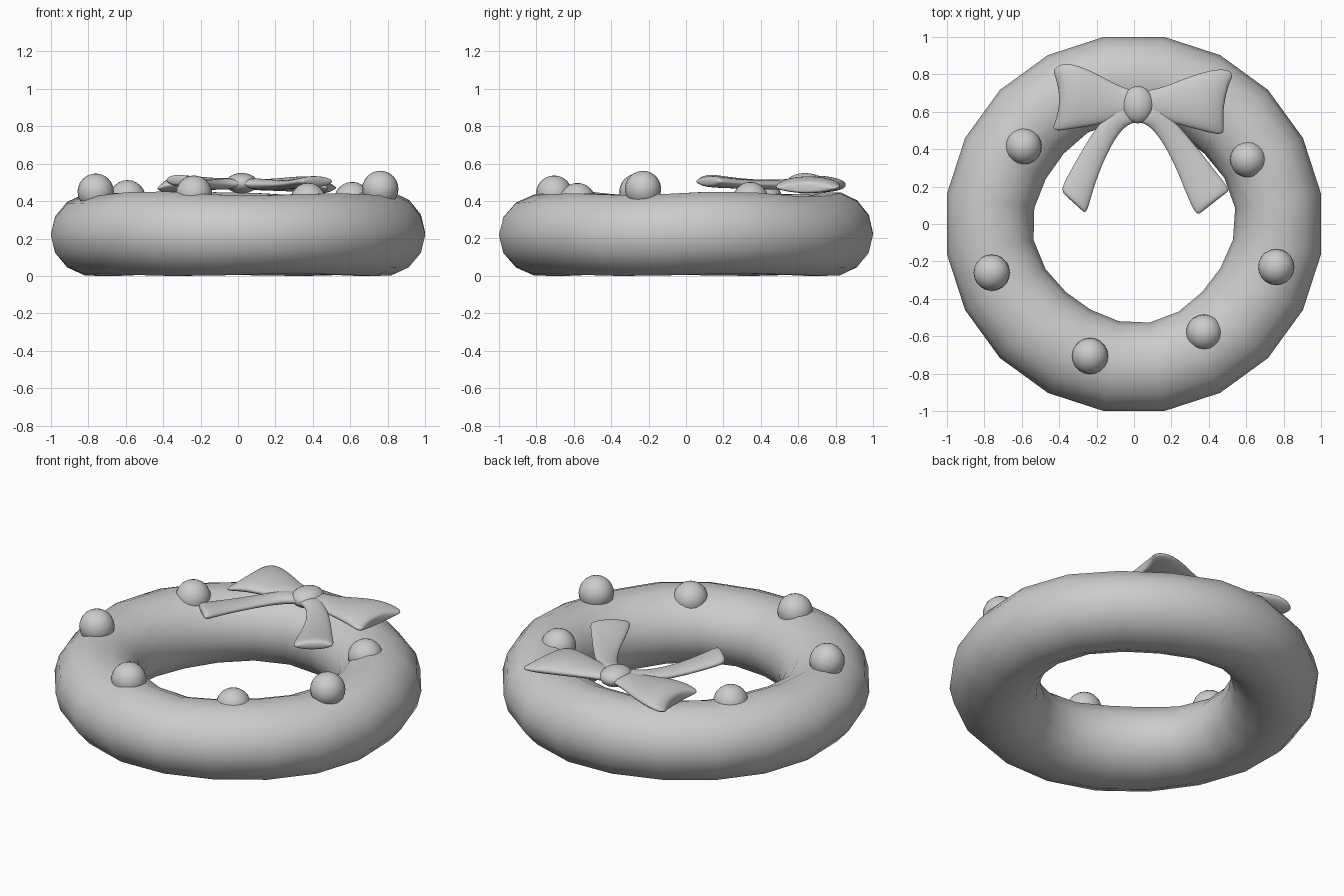
import bpy, bmesh, math
from mathutils import Vector

if "Cube" in bpy.data.objects:
    bpy.data.objects.remove(bpy.data.objects["Cube"])


def loft(name, rings, closed=False, subsurf=0):
    """Skin a list of equal-sized point rings; cap the ends unless closed."""
    bm = bmesh.new()
    vs = [[bm.verts.new(p) for p in ring] for ring in rings]
    n = len(vs[0])
    for i in range(len(vs) if closed else len(vs) - 1):
        a, b = vs[i], vs[(i + 1) % len(vs)]
        for j in range(n):
            k = (j + 1) % n
            bm.faces.new((a[j], a[k], b[k], b[j]))
    if not closed:
        # caps made of quads so the ends stay clean when smoothed
        for ring in (vs[0], vs[-1]):
            for j in range(n // 2 - 1):
                quad = [ring[-j % n], ring[j + 1], ring[n - j - 1]]
                if j:
                    quad = [ring[j], ring[j + 1], ring[n - j - 1], ring[n - j]]
                if j == n // 2 - 2:
                    bm.faces.new((ring[j + 1], ring[j + 2], ring[n - j - 1]))
                bm.faces.new(quad)
    bmesh.ops.recalc_face_normals(bm, faces=bm.faces)
    for f in bm.faces:
        f.smooth = True
    me = bpy.data.meshes.new(name)
    bm.to_mesh(me)
    bm.free()
    ob = bpy.data.objects.new(name, me)
    bpy.context.collection.objects.link(ob)
    if subsurf:
        m = ob.modifiers.new("Smooth", 'SUBSURF')
        m.levels = m.render_levels = subsurf
    return ob


def ribbon(name, stations):
    """Puffy ribbon: each station is (edge a xy, edge b xy, z, half thickness, end inset)."""
    rings = []
    for a, b, z, t, inset in stations:
        a, b = Vector((*a, z)), Vector((*b, z))
        mid, half = (a + b) / 2, (a - b) / 2
        push = Vector((-half.y, half.x, 0)).normalized() * inset
        ring = []
        for j in range(10):
            w = 2 * math.pi * j / 10
            c, s = math.cos(w), math.sin(w)
            ring.append(mid + half * c * 1.04 + push * (1 - c * c)
                        + Vector((0, 0, t * s)))
        rings.append(ring)
    return loft(name, rings, subsurf=2)


# Wreath ring: coarse, slightly lumpy torus
SEG, SIDES = 20, 14
rings = []
for i in range(SEG):
    a = 2 * math.pi * (i + 0.5) / SEG
    inner = 0.533 + 0.012 * math.sin(a) + 0.012 * math.sin(4 * a + 1)
    outer = 1.0125
    top = 0.438 + 0.009 * math.sin(5 * a) + 0.006 * math.cos(3 * a)
    bottom = 0.006 + 0.006 * math.sin(4 * a)
    ring = []
    for j in range(SIDES):
        w = 2 * math.pi * j / SIDES
        r = (inner + outer) / 2 + (outer - inner) / 2 * math.cos(w)
        s = math.sin(w) / math.sin(2 * math.pi * 3 / SIDES)
        z = (top + bottom) / 2 + (top - bottom) / 2 * s
        ring.append((r * math.cos(a), r * math.sin(a), z))
    rings.append(ring)
loft("wreath_ring", rings, closed=True)

# Berries
for i, p in enumerate([(-0.59, 0.415, 0.415), (0.61, 0.345, 0.405), (-0.76, -0.26, 0.45),
                       (0.76, -0.23, 0.465), (0.375, -0.58, 0.4), (-0.235, -0.705, 0.44)]):
    bpy.ops.mesh.primitive_uv_sphere_add(segments=20, ring_count=12, radius=0.097, location=p)
    bpy.context.object.name = f"berry_{i + 1}"
    bpy.ops.object.shade_smooth()

# Bow loops
ribbon("bow_loop_left", [
    ((0.02, 0.71), (0.02, 0.57), 0.495, 0.035, 0),
    ((-0.08, 0.735), (-0.08, 0.56), 0.49, 0.03, 0),
    ((-0.22, 0.82), (-0.22, 0.52), 0.495, 0.04, 0),
    ((-0.34, 0.865), (-0.33, 0.505), 0.495, 0.05, 0),
    ((-0.41, 0.855), (-0.42, 0.49), 0.475, 0.035, -0.02),
    ((-0.44, 0.82), (-0.44, 0.51), 0.465, 0.02, -0.045)])
ribbon("bow_loop_right", [
    ((0.02, 0.71), (0.02, 0.57), 0.495, 0.035, 0),
    ((0.13, 0.72), (0.13, 0.56), 0.485, 0.03, 0),
    ((0.28, 0.785), (0.27, 0.52), 0.49, 0.04, 0),
    ((0.40, 0.825), (0.38, 0.49), 0.49, 0.05, 0),
    ((0.50, 0.835), (0.46, 0.47), 0.475, 0.035, 0.0),
    ((0.535, 0.80), (0.485, 0.49), 0.47, 0.02, 0.03)])

# Bow tails
ribbon("bow_tail_left", [
    ((0.02, 0.54), (-0.05, 0.66), 0.495, 0.035, 0),
    ((-0.055, 0.53), (-0.16, 0.58), 0.488, 0.03, 0),
    ((-0.15, 0.37), (-0.265, 0.42), 0.488, 0.025, 0),
    ((-0.22, 0.18), (-0.36, 0.25), 0.503, 0.028, 0),
    ((-0.245, 0.07), (-0.39, 0.19), 0.512, 0.035, 0),
    ((-0.265, 0.06), (-0.375, 0.16), 0.512, 0.022, 0)])
ribbon("bow_tail_right", [
    ((0.02, 0.54), (0.09, 0.66), 0.495, 0.035, 0),
    ((0.09, 0.53), (0.19, 0.58), 0.488, 0.03, 0),
    ((0.195, 0.37), (0.315, 0.44), 0.486, 0.025, 0),
    ((0.27, 0.18), (0.43, 0.29), 0.495, 0.028, 0),
    ((0.32, 0.06), (0.505, 0.20), 0.505, 0.035, 0),
    ((0.345, 0.05), (0.505, 0.175), 0.505, 0.022, 0)])

# Bow knot
bpy.ops.mesh.primitive_uv_sphere_add(segments=20, ring_count=12, radius=1, location=(0.02, 0.637, 0.495))
knot = bpy.context.object
knot.name = "bow_knot"
knot.scale = (0.085, 0.1, 0.055)
bpy.ops.object.shade_smooth()
